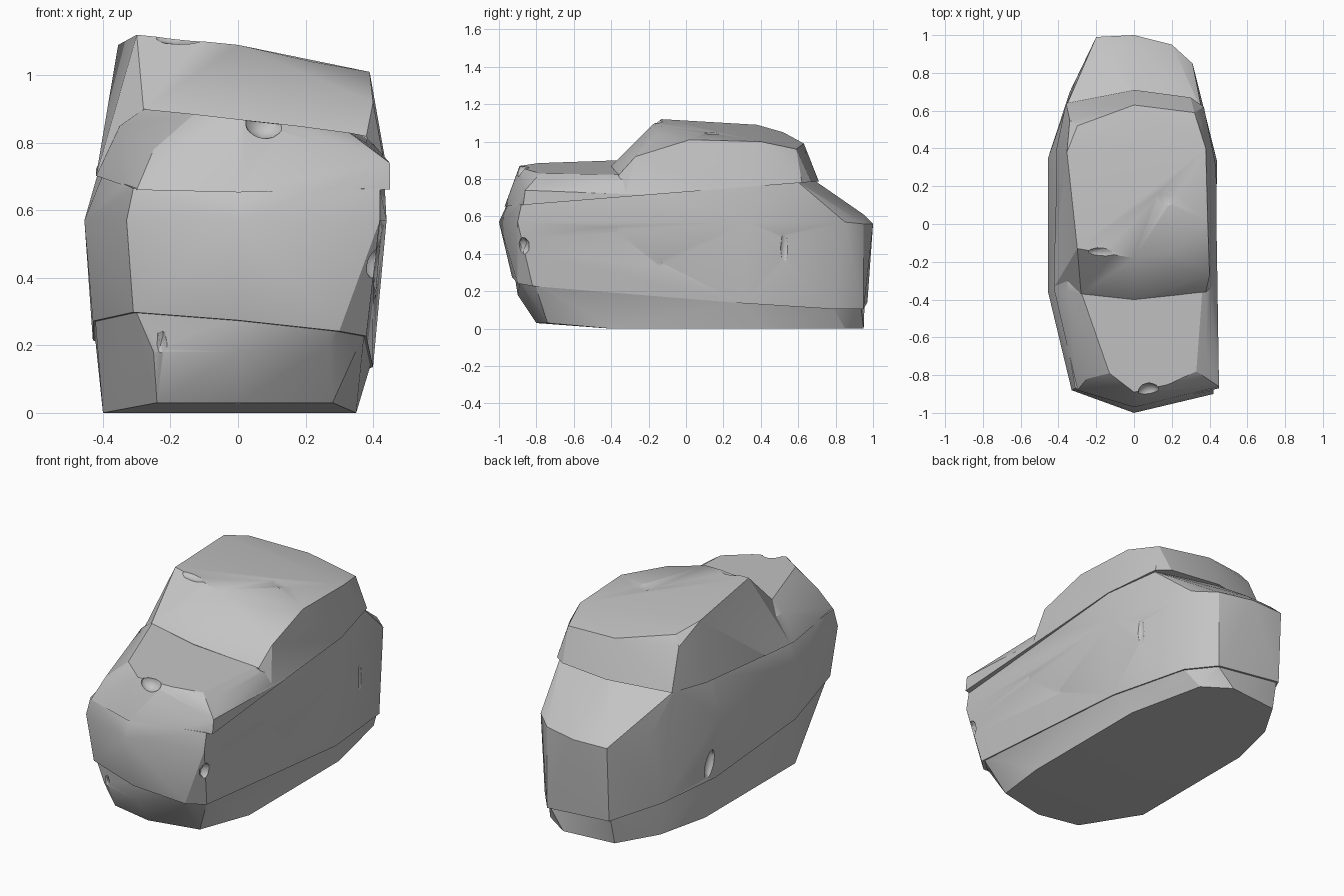
import bpy
import bmesh
import math

default_cube = bpy.data.objects.get("Cube")
if default_cube:
    bpy.data.objects.remove(default_cube, do_unlink=True)

stone = bpy.data.materials.new("stone grey")
stone.use_nodes = True
stone.diffuse_color = (0.55, 0.55, 0.55, 1)
stone.node_tree.nodes["Principled BSDF"].inputs["Base Color"].default_value = stone.diffuse_color


def make_object(name, bm):
    """Turn a bmesh into a stone object in the scene."""
    bmesh.ops.recalc_face_normals(bm, faces=bm.faces)
    mesh = bpy.data.meshes.new(name)
    bm.to_mesh(mesh)
    bm.free()
    mesh.materials.append(stone)
    obj = bpy.data.objects.new(name, mesh)
    bpy.context.scene.collection.objects.link(obj)
    return obj


def hull(name, points):
    """Faceted convex block of stone wrapped around a few corner points."""
    bm = bmesh.new()
    for point in points:
        bm.verts.new(point)
    result = bmesh.ops.convex_hull(bm, input=bm.verts)
    unused = set(result["geom_interior"]) | set(result["geom_unused"])
    loose = [v for v in bm.verts if v in unused or not v.link_faces]
    bmesh.ops.delete(bm, geom=loose, context="VERTS")
    bmesh.ops.dissolve_limit(bm, angle_limit=math.radians(2), verts=bm.verts, edges=bm.edges)
    return make_object(name, bm)


def chip(name, centre, radii, turn=0):
    """Small faceted lump used to knock a dent out of the stone."""
    bm = bmesh.new()
    bmesh.ops.create_icosphere(bm, subdivisions=2, radius=1)
    obj = make_object(name, bm)
    obj.location = centre
    obj.scale = radii
    obj.rotation_euler.x = turn
    obj.hide_render = True
    return obj


def combine(target, tool, operation):
    """Apply a boolean and remove the tool afterwards."""
    modifier = target.modifiers.new(tool.name, "BOOLEAN")
    modifier.operation = operation
    modifier.solver = "EXACT"
    modifier.object = tool
    bpy.context.view_layer.update()
    bpy.context.view_layer.objects.active = target
    bpy.ops.object.modifier_apply(modifier=modifier.name)
    bpy.data.objects.remove(tool, do_unlink=True)


def lower_seam(x, y):
    return 0.2 - 0.08 * y - 0.1 * x


def upper_seam(x, y):
    return 0.735 + 0.08 * y


def ring(outline, height, scale=1, lift=0):
    """Place a plan outline on a sloping seam."""
    return [(x * scale, y * scale, height(x, y) + lift) for x, y in outline]


# Plan outlines of the strata, going round from the front
waist = [(-.31, -.84), (0, -.93), (.3, -.9), (.38, -.82), (.4, .3), (.32, .8),
         (.2, .95), (-.2, .97), (-.34, .7), (-.43, .35), (-.43, -.36)]
belly = [(-.33, -.88), (0, -1), (.42, -.9), (.44, .33), (.31, .85), (.2, .95),
         (0, 1), (-.2, .99), (-.31, .76), (-.455, .35), (-.455, -.36)]
shoulder = [(-.31, -.87), (0, -.96), (.42, -.88), (.43, .3), (.36, .6), (0, .69),
            (-.36, .62), (-.4, .35), (-.4, -.36)]
foot = [(-.4, -.4), (-.4, .4), (-.33, .7), (-.2, .92), (.1, .95), (.25, .85),
        (.35, .4), (.35, -.4)]

# Lowest stratum with its undercut front
base = hull("base_layer", ring(foot, lambda x, y: 0)
            + ring(waist, lower_seam, 0.985, 0.01)
            + [(-.24, -.75, .03), (0, -.8, .03), (.28, -.74, .03),
               (-.25, -.83, .18), (0, -.9, .18), (.27, -.86, .2)])

# Bulging middle stratum with the sloping back shelf
middle = hull("middle_layer", ring(waist, lower_seam)
              + ring(belly, lambda x, y: 0.57 if y < 0.9 else 0.56)
              + ring(shoulder, upper_seam)
              + [(0, .95, .61), (-.17, .94, .61)])

# Low front step of the top stratum
step = hull("front_step", ring([(-.3, -.88), (0, -.97), (.45, -.87), (.44, -.2),
                                (-.42, -.36), (-.42, -.1)], upper_seam, lift=-0.004)
            + [(.45, -.86, .74), (-.25, -.82, .78), (-.13, -.79, .885), (0, -.89, .87),
               (.18, -.85, .85), (.33, -.78, .83), (.38, -.7, .8), (.38, -.1, .82),
               (-.28, -.36, .9), (-.28, -.1, .9), (-.35, -.36, .85), (-.36, -.1, .85)])

# Tall rear block of the top stratum
crown = hull("rear_crown", ring([(-.42, -.33), (.44, -.33), (.435, .3), (.37, .62), (.3, .67),
                                 (0, .71), (-.36, .64), (-.41, .4)], upper_seam, lift=-0.004)
             + [(-.28, -.37, .9), (0, -.4, .87), (.38, -.36, .82), (.4, -.27, .92),
                (-.3, -.13, 1.12), (0, -.18, 1.09), (.22, -.15, 1.04), (.39, .02, 1.01),
                (.38, .4, 1), (.36, .52, .95), (.32, .59, .96), (0, .63, .99),
                (-.34, .55, 1), (-.3, .52, 1.05), (-.355, .38, 1.09)])

# Merge the strata into one boulder
boulder = base
boulder.name = "boulder"
for layer in (middle, step, crown):
    combine(boulder, layer, "UNION")

# Weathered chips and dents
dents = [
    chip("crown_dent", (.2, .15, 1.085), (.12, .09, .05)),
    chip("crown_edge_chip", (-.17, -.16, 1.12), (.09, .04, .03)),
    chip("step_edge_chip", (.08, -.89, .86), (.06, .05, .05)),
    chip("front_corner_chip", (.42, -.87, .44), (.05, .035, .05)),
    chip("front_low_chip", (-.23, -.88, .2), (.03, .05, .07)),
    chip("side_front_chip", (.445, -.37, .5), (.025, .03, .075)),
    chip("side_middle_chip", (.43, -.13, .34), (.025, .05, .035)),
    chip("side_rear_chip", (.415, .53, .43), (.035, .03, .12)),
    chip("far_side_chip", (-.43, .4, .3), (.03, .03, .09), 0.2),
]
for dent in dents:
    combine(boulder, dent, "DIFFERENCE")

# Soft facets with crisp ridges
bpy.ops.object.select_all(action="DESELECT")
boulder.select_set(True)
bpy.context.view_layer.objects.active = boulder
bpy.ops.object.shade_smooth_by_angle(angle=math.radians(25))
